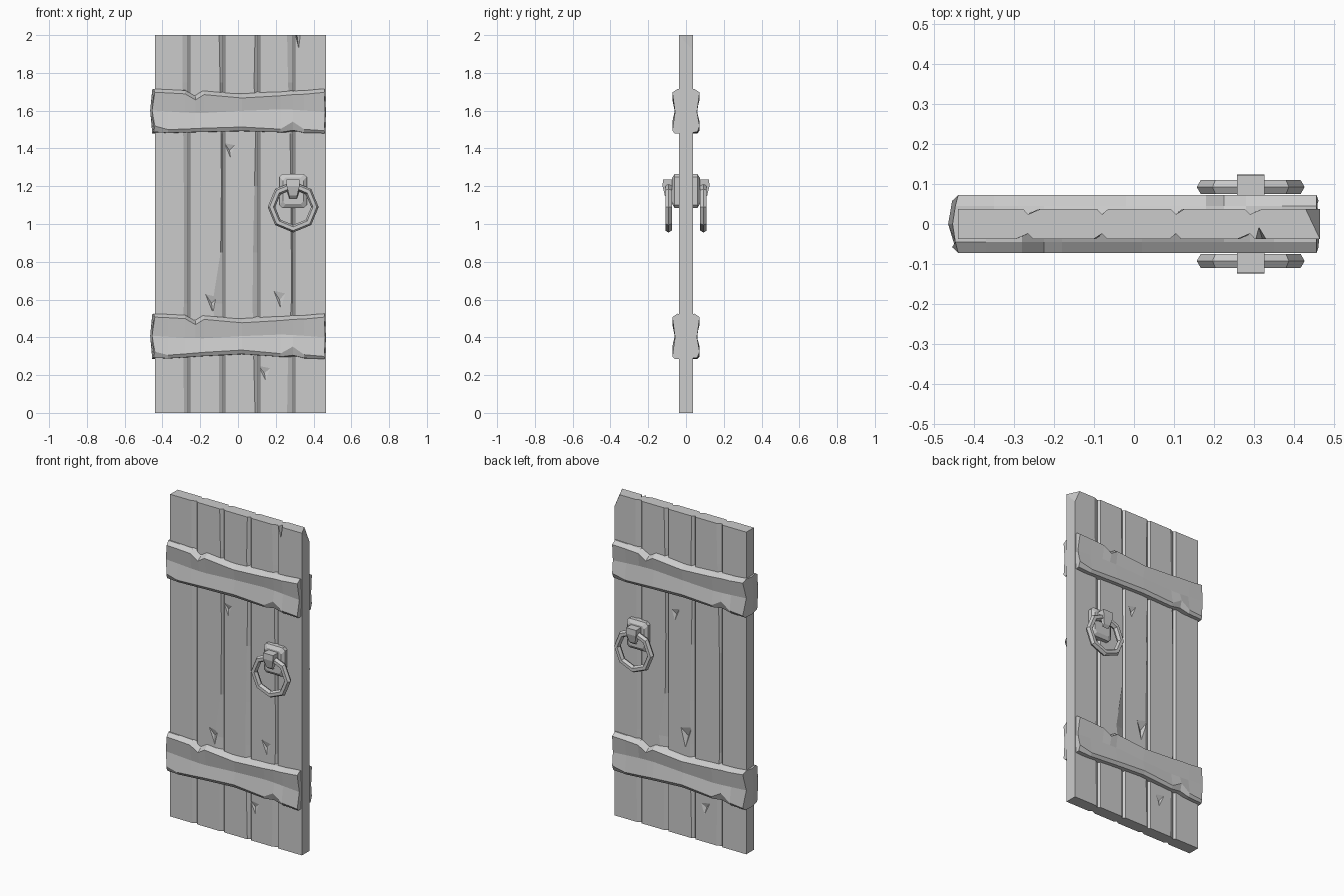
import bpy, bmesh, math
from mathutils import Vector

cube = bpy.data.objects.get("Cube")
if cube:
    bpy.data.objects.remove(cube, do_unlink=True)

GREY = (0.6, 0.6, 0.6, 1)
mat = bpy.data.materials.new("plain grey")
mat.use_nodes = True
mat.diffuse_color = GREY
mat.node_tree.nodes["Principled BSDF"].inputs["Base Color"].default_value = GREY

T = 0.037                      # half thickness of the planks
HEIGHT = 2.0


def finish(name, bm):
    bmesh.ops.recalc_face_normals(bm, faces=bm.faces)
    mesh = bpy.data.meshes.new(name)
    bm.to_mesh(mesh)
    bm.free()
    ob = bpy.data.objects.new(name, mesh)
    bpy.context.collection.objects.link(ob)
    mesh.materials.append(mat)
    return ob


def loft(sections):
    """Join equal-length rings of points into a closed solid."""
    bm = bmesh.new()
    rings = [[bm.verts.new(p) for p in s] for s in sections]
    n = len(rings[0])
    for a, b in zip(rings, rings[1:]):
        for i in range(n):
            j = (i + 1) % n
            bm.faces.new((a[i], a[j], b[j], b[i]))
    bm.faces.new(rings[0])
    bm.faces.new(rings[-1])
    return bm


def carve(ob, points):
    """Cut a four-cornered chip out of an object."""
    bm = bmesh.new()
    v = [bm.verts.new(p) for p in points]
    for a, b, c in ((0, 1, 2), (0, 1, 3), (1, 2, 3), (0, 2, 3)):
        bm.faces.new((v[a], v[b], v[c]))
    cutter = finish("chip_cutter", bm)
    cutter.hide_render = True
    mod = ob.modifiers.new("chip", "BOOLEAN")
    mod.operation, mod.solver, mod.object = "DIFFERENCE", "EXACT", cutter
    bpy.context.view_layer.objects.active = ob
    bpy.ops.object.modifier_apply(modifier=mod.name)
    bpy.data.objects.remove(cutter, do_unlink=True)


# Planks: worn edges, with a chamfer width per seam and height
SEAMS = [-0.44, -0.265, -0.08, 0.105, 0.29, 0.465]
LEVELS = [0, 0.3, 0.58, 0.85, 1.2, 1.48, 1.75, HEIGHT]
WEAR = [
    [.020, .025, .022, .020, .022, .025, .030, .030],
    [.020, .020, .055, .012, .008, .010, .015, .020],
    [.015, .022, .028, .025, .018, .012, .020, .015],
    [.030, .025, .008, .008, .010, .015, .025, .030],
]
NARROW, DEEP = 0.012, 0.013


def plank(i):
    x0, x1 = SEAMS[i], SEAMS[i + 1]
    rings = []
    for j, z in enumerate(LEVELS):
        left_f = NARROW if i > 0 else 0
        left_b = WEAR[4 - i][j] if i > 0 else 0
        right_f = WEAR[i][j] if i < 4 else 0
        right_b = NARROW if i < 4 else 0
        rings.append([(x, y, z) for x, y in (
            (x0 + left_f, -T), (x1 - right_f, -T), (x1, DEEP - T), (x1, T - DEEP),
            (x1 - right_b, T), (x0 + left_b, T), (x0, T - DEEP), (x0, DEEP - T))])
    bm = loft(rings)
    if i == 4:
        # Broken top corner
        a, b, c = (Vector(p) for p in ((x1, -T, HEIGHT), (x1, T, 1.92), (0.43, T, HEIGHT)))
        cut = bmesh.ops.bisect_plane(bm, geom=bm.verts[:] + bm.edges[:] + bm.faces[:],
                                     plane_co=a + Vector((0, 0, -0.0005)),
                                     plane_no=(b - a).cross(c - a).normalized(), clear_outer=True)
        edges = [e for e in cut["geom_cut"] if isinstance(e, bmesh.types.BMEdge)]
        bmesh.ops.holes_fill(bm, edges=edges)
    return finish(f"plank_{i + 1}", bm)


planks = [plank(i) for i in range(5)]

# Shallow chips: plank, side, x, z, half width, half height, depth
CHIPS = [(2, -1, -0.045, 1.39, .035, .05, .01), (3, -1, 0.14, 0.21, .04, .05, .01),
         (1, -1, -0.14, 0.58, .04, .06, .012), (3, -1, 0.22, 0.60, .04, .06, .01),
         (2, 1, 0.045, 1.36, .035, .05, .01), (1, 1, -0.16, 0.21, .04, .05, .01),
         (2, 1, -0.03, 0.62, .045, .08, .018)]
for i, s, x, z, w, h, d in CHIPS:
    y = s * (T + 0.003)
    carve(planks[i], [(x - w, y, z + h), (x + w, y, z + h * 0.7),
                      (x + w * 0.2, y, z - h), (x, s * (T - d), z)])
# Split in the top of the last plank
carve(planks[4], [(0.297, -0.05, 2.02), (0.34, -0.05, 2.02), (0.325, -0.05, 1.9), (0.31, 0, 2.02)])

# Cross bars: half on each side, with nicks in the upper and lower edges
BAR_X = [-0.44, -0.37, -0.28, -0.225, -0.18, 0.02, 0.225, 0.29, 0.35, 0.457]
TOP = [0.0, -.003, -.008, -.04, -.012, -.03, -.018, -.012, -.01, 0.0]
NICK = [.025, .005, .006, .007, .008, .01, .004, .045, .006, 0.0]


def half_bar(name, base, top, side, arch):
    rings = []
    last = len(BAR_X) - 1
    for k, x in enumerate(BAR_X):
        m = k if side < 0 else last - k
        mirrored = BAR_X[m] if side < 0 else -BAR_X[m]
        px = x if k in (0, last) else mirrored
        bow = arch * max(0, 1 - abs(px) / 0.4)
        zt, zb = top + TOP[m], base + bow
        zm = (top + base) / 2 + 0.01 * math.sin(px * 8)
        tip = -0.025 if k == 0 else 0.008 if k == last else 0
        inner = -0.014 if k == 0 else 0
        rings.append([(px + inner, 0, top - 0.003), (px + inner / 2, side * 0.045, zt),
                      (px, side * 0.072, zt - 0.018), (px + tip * 0.6, side * 0.058, zm),
                      (px, side * 0.072, zb + 0.014 + NICK[m]),
                      (px + inner / 2, side * 0.06, zb + NICK[m] * 0.3),
                      (px + inner, 0, zb), (px + tip, 0, zm)])
    return finish(name, loft(rings))


for label, base, top, arch in (("upper", 1.48, 1.715, 0.01), ("lower", 0.285, 0.525, 0.025)):
    for face, side in (("front", -1), ("back", 1)):
        half_bar(f"{label}_{face}_bar", base, top, side, arch)

# Ring handles on both faces
HX = 0.292
for face, s in (("front", -1), ("back", 1)):
    # Mounting plate with sloping edges
    rings = []
    for y, w, z0, z1 in ((0.03, .072, 1.085, 1.265), (0.06, .072, 1.085, 1.265),
                         (0.073, .055, 1.105, 1.245)):
        c = 0.015
        rings.append([(HX + x, s * y, z) for x, z in (
            (-w + c, z0), (w - c, z0), (w, z0 + c), (w, z1 - c),
            (w - c, z1), (-w + c, z1), (-w, z1 - c), (-w, z0 + c))])
    finish(f"{face}_handle_plate", loft(rings))

    # Staple that holds the ring
    profile = [(.06, 1.235), (.122, 1.235), (.124, 1.20), (.112, 1.15), (.098, 1.135),
               (.098, 1.18), (.06, 1.18)]
    finish(f"{face}_staple", loft([[(HX + dx * (1 if z > 1.16 else 0.6), s * y, z)
                                    for y, z in profile] for dx in (-0.034, 0.034)]))

    # Eight-sided ring
    bpy.ops.mesh.primitive_torus_add(major_segments=8, minor_segments=6, major_radius=0.115,
                                     minor_radius=0.02, location=(HX, s * 0.0925, 1.09),
                                     rotation=(math.pi / 2, 0, 0))
    ring = bpy.context.object
    ring.name = f"{face}_ring"
    ring.data.materials.append(mat)
